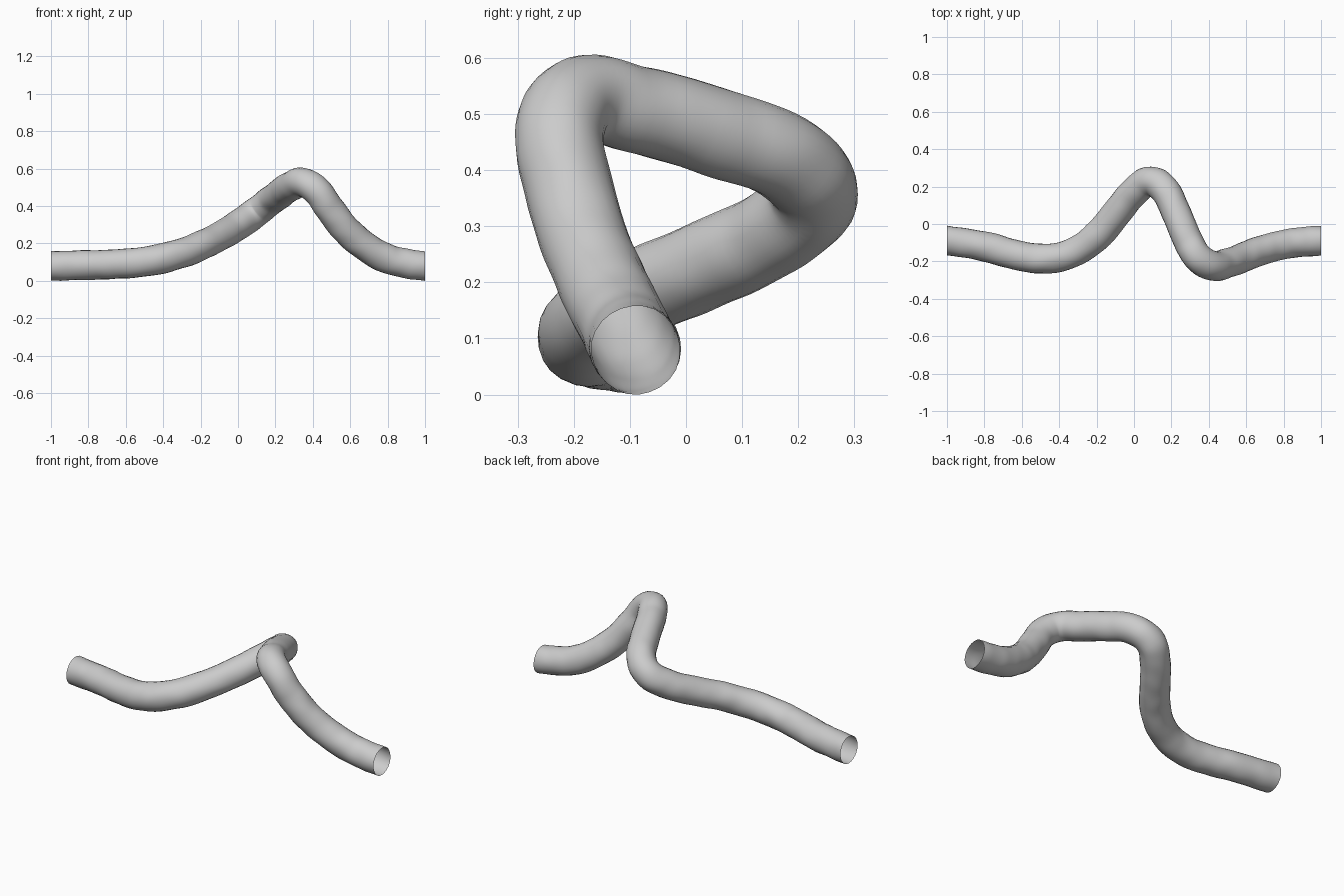
import bpy, bmesh
from mathutils import noise

if "Cube" in bpy.data.objects:
    bpy.data.objects.remove(bpy.data.objects["Cube"])

RADIUS = 0.079

# Centre line of the pipe; runs past x = +-1 so the ends can be cut square
path = [(-1.1, -0.078, 0.083), (-1.0, -0.088, 0.084), (-0.8, -0.12, 0.088), (-0.6, -0.172, 0.097),
        (-0.48, -0.186, 0.11), (-0.35, -0.163, 0.137), (-0.2, -0.065, 0.192),
        (-0.1, 0.05, 0.242), (0.0, 0.17, 0.302), (0.09, 0.228, 0.365),
        (0.16, 0.185, 0.42), (0.22, 0.075, 0.465), (0.29, -0.09, 0.513),
        (0.35, -0.185, 0.53), (0.42, -0.222, 0.485), (0.5, -0.21, 0.375),
        (0.6, -0.172, 0.255), (0.7, -0.135, 0.175), (0.8, -0.11, 0.122),
        (0.9, -0.096, 0.097), (1.0, -0.09, 0.083), (1.1, -0.087, 0.077)]

# Swept round tube with open ends
curve = bpy.data.curves.new("bent_pipe", 'CURVE')
curve.dimensions = '3D'
curve.bevel_depth = RADIUS
curve.bevel_resolution = 10
curve.resolution_u = 8
curve.use_fill_caps = False
spline = curve.splines.new('BEZIER')
spline.bezier_points.add(len(path) - 1)
for point, co in zip(spline.bezier_points, path):
    point.co = co
    point.handle_left_type = point.handle_right_type = 'AUTO'
pipe = bpy.data.objects.new("bent_pipe", curve)
bpy.context.collection.objects.link(pipe)
bpy.context.view_layer.objects.active = pipe
pipe.select_set(True)
bpy.ops.object.convert(target='MESH')

bm = bmesh.new()
bm.from_mesh(pipe.data)

# Slight hand-worked unevenness of the surface
bm.normal_update()
for v in bm.verts:
    v.co += v.normal * noise.noise(v.co * 12) * 0.004

# Trim both ends flat
for side in (-1, 1):
    bmesh.ops.bisect_plane(bm, geom=bm.verts[:] + bm.edges[:] + bm.faces[:],
                           plane_co=(side, 0, 0), plane_no=(side, 0, 0), clear_outer=True)

# Rest on the ground
low = min(v.co.z for v in bm.verts)
bmesh.ops.translate(bm, verts=bm.verts[:], vec=(0, 0, -low))
for f in bm.faces:
    f.smooth = True
bm.to_mesh(pipe.data)
bm.free()
